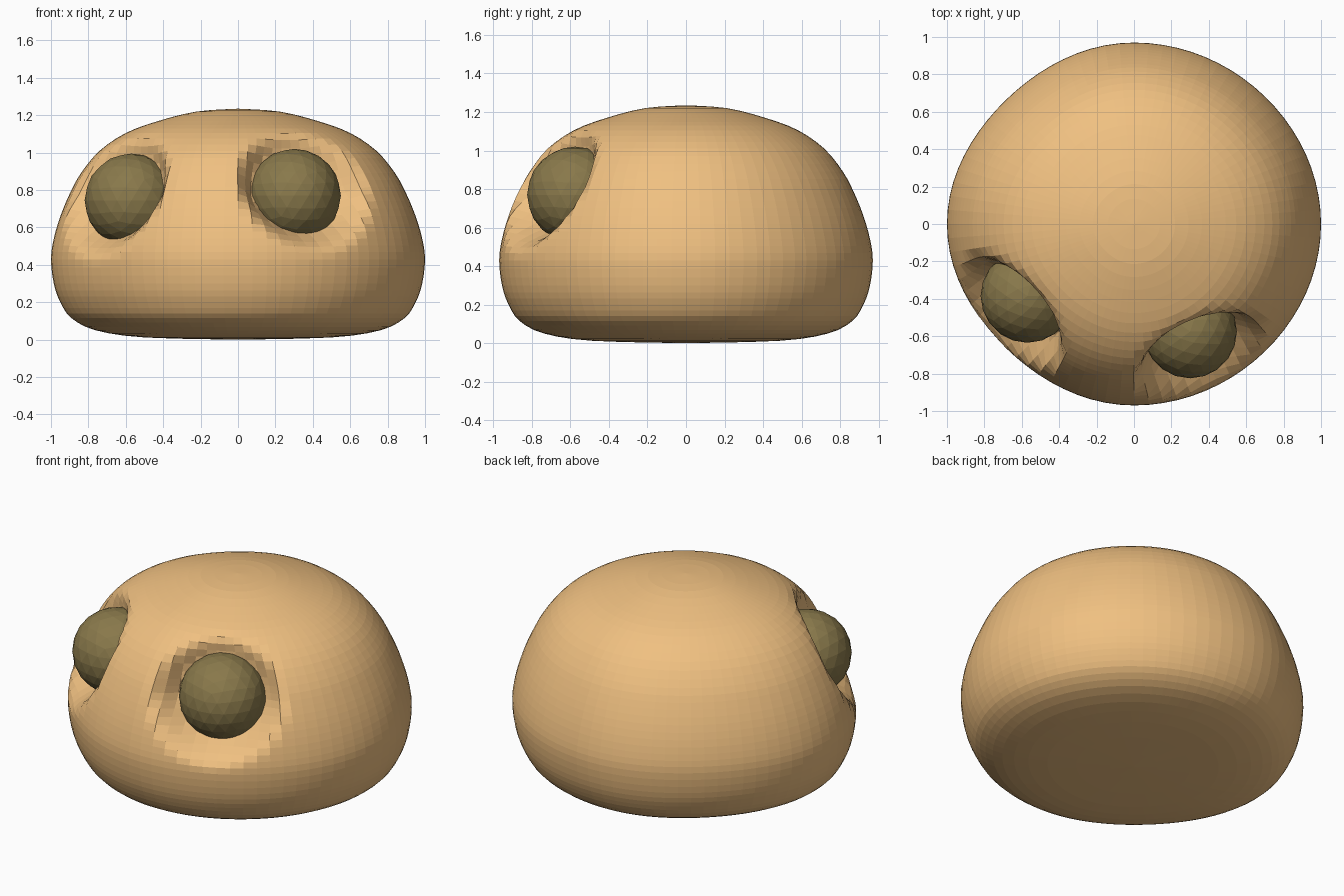
import bpy, bmesh, math
from mathutils import Vector
from mathutils.geometry import interpolate_bezier

if "Cube" in bpy.data.objects:
    bpy.data.objects.remove(bpy.data.objects["Cube"])


def colour(obj, name, rgb):
    mat = bpy.data.materials.new(name)
    mat.diffuse_color = (*rgb, 1)
    mat.use_nodes = True
    mat.node_tree.nodes["Principled BSDF"].inputs["Base Color"].default_value = mat.diffuse_color
    obj.data.materials.append(mat)


def finish(bm, name, rgb):
    bmesh.ops.recalc_face_normals(bm, faces=bm.faces[:])
    mesh = bpy.data.meshes.new(name)
    bm.to_mesh(mesh)
    bm.free()
    obj = bpy.data.objects.new(name, mesh)
    bpy.context.collection.objects.link(obj)
    colour(obj, name + "_colour", rgb)
    return obj


def smooth_path(points, steps):
    """Catmull-Rom style curve through the profile points."""
    p = [Vector((r, z, 0)) for r, z in points]
    out = [p[0]]
    for i in range(len(p) - 1):
        a, b = p[i], p[i + 1]
        prev = p[i - 1] if i else a
        nxt = p[i + 2] if i + 2 < len(p) else b
        out += interpolate_bezier(a, a + (b - prev) / 6, b - (nxt - a) / 6, b, steps + 1)[1:]
    return out


# Eyes: centre and horizontal facing direction
EYE_R = 0.25
TILT = math.radians(15)
EYES = []
for name, centre, facing in (("left_eye", (-0.57, -0.385, 0.745), (-0.71, -0.70, 0)),
                             ("right_eye", (0.30, -0.575, 0.77), (0.39, -0.92, 0))):
    flat = Vector(facing).normalized()
    normal = flat * math.cos(TILT) + Vector((0, 0, math.sin(TILT)))
    up = Vector((0, 0, math.cos(TILT))) - flat * math.sin(TILT)
    EYES.append((name, Vector(centre), normal, up))


def dent(v):
    """Press the body back towards the plane behind each eye."""
    for _, c, n, up in EYES:
        d = v - c
        h = d.dot(n)
        if h <= 0:
            continue
        side = d - n * h
        dist = side.length
        down = max(0, -side.dot(up) / max(dist, 1e-6))
        inner, outer = 0.23 - 0.11 * down, 0.40
        t = min(1, max(0, (outer - dist) / (outer - inner)))
        v = v - n * h * t * t * (3 - 2 * t)
    return v


# Body: rounded dome swept from a profile, slightly squashed on one side
PROFILE = [(0, 0), (0.5, 0.012), (0.76, 0.05), (0.89, 0.115), (0.95, 0.2), (0.985, 0.3),
           (1, 0.43), (0.985, 0.54), (0.95, 0.66), (0.9, 0.78), (0.84, 0.89), (0.74, 1.01),
           (0.6, 1.105), (0.43, 1.168), (0.22, 1.22), (0, 1.235)]
SEG = 80
bm = bmesh.new()
path = smooth_path(PROFILE, 3)
rings = []
for p in path[1:-1]:
    ring = []
    for i in range(SEG):
        a = 2 * math.pi * i / SEG
        k = 1 - (0.032 if math.cos(a) < 0 else 0.008) * math.sin(2 * a) ** 2
        v = Vector((p.x * k * math.cos(a), 0.97 * p.x * k * math.sin(a), p.y))
        ring.append(bm.verts.new(dent(v)))
    rings.append(ring)
bottom = bm.verts.new((0, 0, path[0].y))
top = bm.verts.new((0, 0, path[-1].y))
for i in range(SEG):
    j = (i + 1) % SEG
    bm.faces.new((bottom, rings[0][j], rings[0][i]))
    bm.faces.new((top, rings[-1][i], rings[-1][j]))
    for lo, hi in zip(rings, rings[1:]):
        bm.faces.new((lo[i], lo[j], hi[j], hi[i]))
finish(bm, "body", (0.87, 0.53, 0.22))

# Eyeballs: faceted spheres set in the sockets
for name, centre, normal, up in EYES:
    bm = bmesh.new()
    bmesh.ops.create_icosphere(bm, subdivisions=3, radius=EYE_R)
    bmesh.ops.translate(bm, verts=bm.verts[:], vec=centre)
    finish(bm, name, (0.25, 0.19, 0.07))
